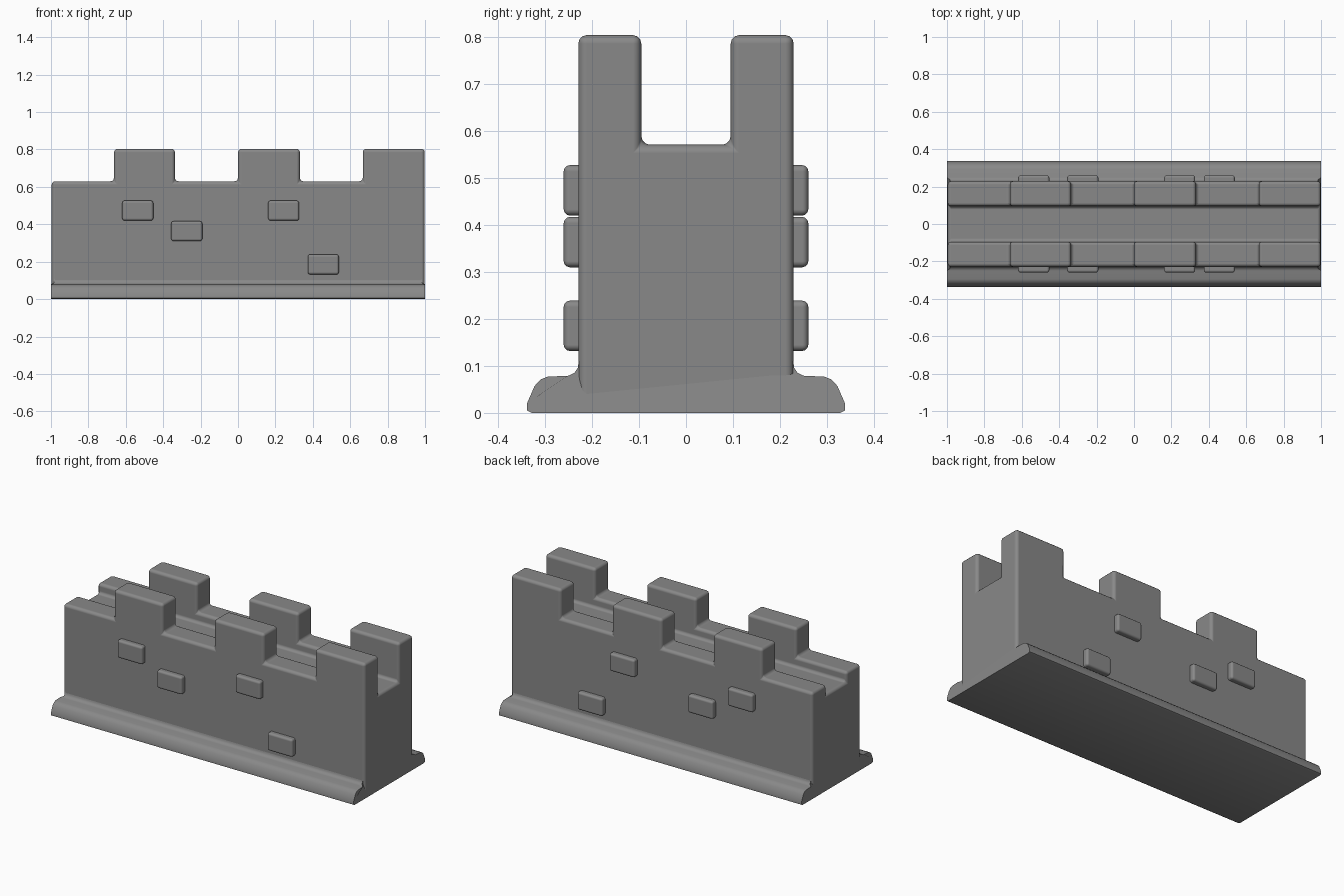
import bpy, bmesh, math
from mathutils import Vector, Matrix

if "Cube" in bpy.data.objects:
    bpy.data.objects.remove(bpy.data.objects["Cube"])

grey = bpy.data.materials.new("stone_grey")
grey.diffuse_color = (0.25, 0.25, 0.25, 1)
grey.use_nodes = True
grey.node_tree.nodes["Principled BSDF"].inputs["Base Color"].default_value = grey.diffuse_color


def finish(name, bm, bevel=0, segments=3, angle=40):
    bmesh.ops.recalc_face_normals(bm, faces=bm.faces[:])
    mesh = bpy.data.meshes.new(name)
    bm.to_mesh(mesh)
    bm.free()
    mesh.materials.append(grey)
    ob = bpy.data.objects.new(name, mesh)
    bpy.context.collection.objects.link(ob)
    if bevel:
        mod = ob.modifiers.new("soft_edges", 'BEVEL')
        mod.width = bevel
        mod.segments = segments
        mod.limit_method = 'ANGLE'
        mod.harden_normals = True
    bpy.ops.object.select_all(action='DESELECT')
    bpy.context.view_layer.objects.active = ob
    ob.select_set(True)
    bpy.ops.object.shade_smooth_by_angle(angle=math.radians(angle))
    return ob


# Wall: fill the solid cells of a coarse grid, keeping only the outer skin
xs = [-0.996, -0.663, -0.337, 0.0, 0.331, 0.667, 0.998]
ys = [-0.229, -0.095, 0.095, 0.229]
zs = [0.02, 0.57, 0.63, 0.803]


def solid(i, j, k):
    if not (0 <= i < 6 and 0 <= j < 3 and 0 <= k < 3):
        return False
    if k == 0:
        return True
    return j != 1 and (k == 1 or i % 2 == 1)


bm = bmesh.new()
verts = {}


def corner(p):
    if p not in verts:
        verts[p] = bm.verts.new((xs[p[0]], ys[p[1]], zs[p[2]]))
    return verts[p]


for i in range(6):
    for j in range(3):
        for k in range(3):
            if not solid(i, j, k):
                continue
            for axis in range(3):
                for side in (0, 1):
                    n = [i, j, k]
                    n[axis] += 2 * side - 1
                    if solid(*n):
                        continue
                    u, v = [a for a in range(3) if a != axis]
                    quad = []
                    for du, dv in ((0, 0), (1, 0), (1, 1), (0, 1)):
                        p = [i, j, k]
                        p[axis] += side
                        p[u] += du
                        p[v] += dv
                        quad.append(corner(tuple(p)))
                    bm.faces.new(quad)
bmesh.ops.recalc_face_normals(bm, faces=bm.faces[:])
bmesh.ops.dissolve_limit(bm, angle_limit=0.01, verts=bm.verts[:], edges=bm.edges[:])
finish("battlement_wall", bm, bevel=0.018)

# Flared footing: half profile mirrored and swept along the wall
half = [(0.328, 0.0), (0.338, 0.005), (0.338, 0.02), (0.322, 0.057), (0.309, 0.071),
        (0.294, 0.077), (0.25, 0.079), (0.237, 0.085), (0.23, 0.096), (0.228, 0.11)]
outline = half + [(-y, z) for y, z in reversed(half)]
bm = bmesh.new()
face = bm.faces.new([bm.verts.new((-1, y, z)) for y, z in outline])
# the part above the ledge stays just inside the wall ends
ext = bmesh.ops.extrude_face_region(bm, geom=[face])
bmesh.ops.translate(bm, vec=(2, 0, 0), verts=[g for g in ext["geom"] if isinstance(g, bmesh.types.BMVert)])
for v in bm.verts:
    if v.co.z > 0.083:
        v.co.x *= 0.985
finish("footing", bm)

# Raised stones, the same pattern on front and back
for n, (x, z) in enumerate([(-0.536, 0.473), (-0.274, 0.363), (0.244, 0.473), (0.456, 0.185)]):
    for side, label in ((-1, "front"), (1, "back")):
        bm = bmesh.new()
        bmesh.ops.create_cube(bm, size=1, matrix=Matrix.Translation((x, side * 0.23, z))
                              @ Matrix.Diagonal((0.166, 0.06, 0.107, 1)))
        finish(f"{label}_stone_{n + 1}", bm, bevel=0.013)
